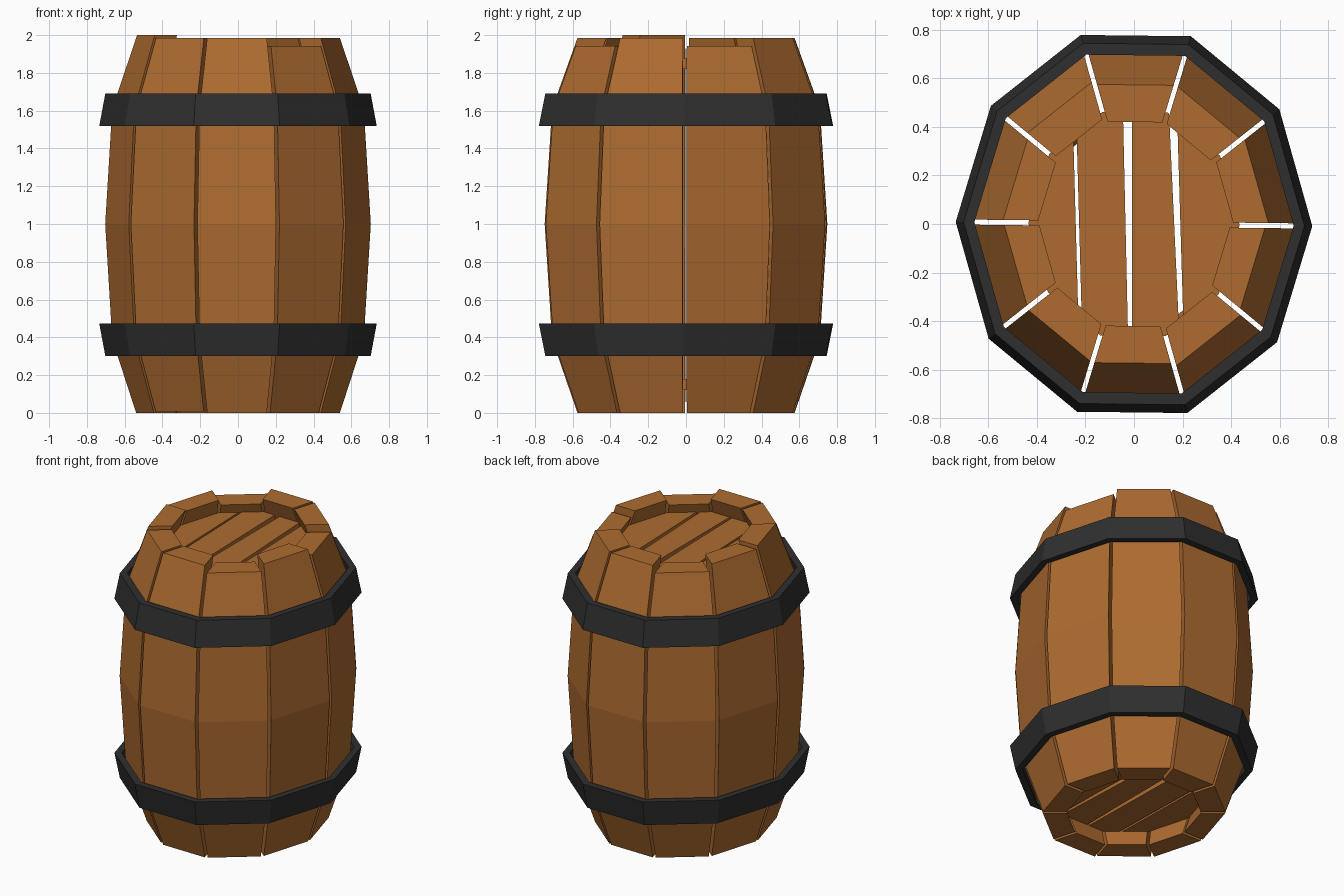
import bpy, bmesh, math
from mathutils import Vector

if "Cube" in bpy.data.objects:
    bpy.data.objects.remove(bpy.data.objects["Cube"])

N = 10
SQUASH = 0.9                      # barrel is slightly narrower in x
TWIST = math.radians(-0.6)
T18 = math.tan(math.pi / N)
C18 = math.cos(math.pi / N)


def material(name, color):
    m = bpy.data.materials.new(name)
    m.diffuse_color = color
    m.use_nodes = True
    m.node_tree.nodes["Principled BSDF"].inputs["Base Color"].default_value = m.diffuse_color
    return m


WOOD = material("wood", (0.42, 0.148, 0.03, 1))
IRON = material("iron", (0.028, 0.028, 0.028, 1))


def finish(bm, name, mat):
    bmesh.ops.recalc_face_normals(bm, faces=bm.faces)
    me = bpy.data.meshes.new(name)
    bm.to_mesh(me)
    bm.free()
    me.materials.append(mat)
    ob = bpy.data.objects.new(name, me)
    bpy.context.collection.objects.link(ob)
    return ob


def place(r, side, z, ang):
    """Radial / sideways coordinates at an angle, squashed in x."""
    a = ang + TWIST
    return Vector(((r * math.cos(a) - side * math.sin(a)) * SQUASH,
                   r * math.sin(a) + side * math.cos(a), z))


def stave(name, ang, z0, z1, gap=0.011):
    """Bent plank with a tapered section, outer and inner profile."""
    lo, hi = 0.35 * z0, 0.36 * (1.985 - z1)
    prof = [(z0, 0.573 + lo, 0.42 + lo), (0.39, 0.707, 0.555), (1.0, 0.746, 0.592),
            (1.61, 0.707, 0.555), (z1, 0.573 + hi, 0.42 + hi)]
    bm = bmesh.new()
    rings = []
    for z, ro, ri in prof:
        rings.append([bm.verts.new(place(r, s * (r * T18 - gap), z, ang))
                      for r, s in ((ro, -1), (ro, 1), (ri, 1), (ri, -1))])
    for a, b in zip(rings, rings[1:]):
        for i in range(4):
            j = (i + 1) % 4
            bm.faces.new((a[i], a[j], b[j], b[i]))
    bm.faces.new(rings[0])
    bm.faces.new(rings[-1])
    finish(bm, name, WOOD)


def hoop(name, section):
    """Ten-sided band swept from an (apothem, z) section."""
    bm = bmesh.new()
    rings = [[bm.verts.new(place(r / C18, 0, z, math.tau * k / N)) for r, z in section]
             for k in range(N)]
    n = len(section)
    for k in range(N):
        a, b = rings[k], rings[(k + 1) % N]
        for i in range(n):
            j = (i + 1) % n
            bm.faces.new((a[i], a[j], b[j], b[i]))
    finish(bm, name, IRON)


def lid_board(name, z0, z1, left, right):
    """Slice of a ten-sided disc between two slanted lines (x at y=0.4, x at y=-0.4)."""
    bm = bmesh.new()
    base = bm.faces.new([bm.verts.new(place(0.46 / C18, 0, z0, math.tau * k / N))
                         for k in range(N)])
    for line, sign in ((left, -1), (right, 1)):
        if line is None:
            continue
        xa, xb = line
        normal = Vector((0.8, xb - xa, 0)) * sign
        bmesh.ops.bisect_plane(bm, geom=bm.verts[:] + bm.edges[:] + bm.faces[:],
                               plane_co=(xa, 0.4, z0), plane_no=normal, clear_outer=True)
    ext = bmesh.ops.extrude_face_region(bm, geom=bm.faces[:])
    verts = [g for g in ext["geom"] if isinstance(g, bmesh.types.BMVert)]
    bmesh.ops.translate(bm, verts=verts, vec=(0, 0, z1 - z0))
    # close the underside if the extrusion removed it
    bmesh.ops.holes_fill(bm, edges=[e for e in bm.edges if e.is_boundary], sides=0)
    finish(bm, name, WOOD)


# Staves, a few cut short or left long
tops = {0: 1.943, 3: 1.943, 5: 2.0, 8: 1.943}
bottoms = {6: 0.008}
for k in range(N):
    stave(f"stave_{k + 1}", math.tau * (k + 0.5) / N, bottoms.get(k, 0.0), tops.get(k, 1.985))

# Iron hoops, mirrored about the middle
band = [(0.776, 1.52), (0.742, 1.692), (0.695, 1.692), (0.73, 1.52)]
hoop("upper_hoop", band)
hoop("lower_hoop", [(r, 1.992 - z) for r, z in band])

# Lid and base boards with slanted gaps
boards = [(None, (-0.251, -0.229)),
          ((-0.237, -0.215), (-0.044, -0.026)),
          ((-0.008, -0.008), (0.147, 0.184)),
          ((0.179, 0.203), None)]
for part, z0, z1 in (("lid", 1.82, 1.88), ("base", 0.12, 0.18)):
    for i, (l, r) in enumerate(boards):
        lid_board(f"{part}_board_{i + 1}", z0, z1, l, r)
